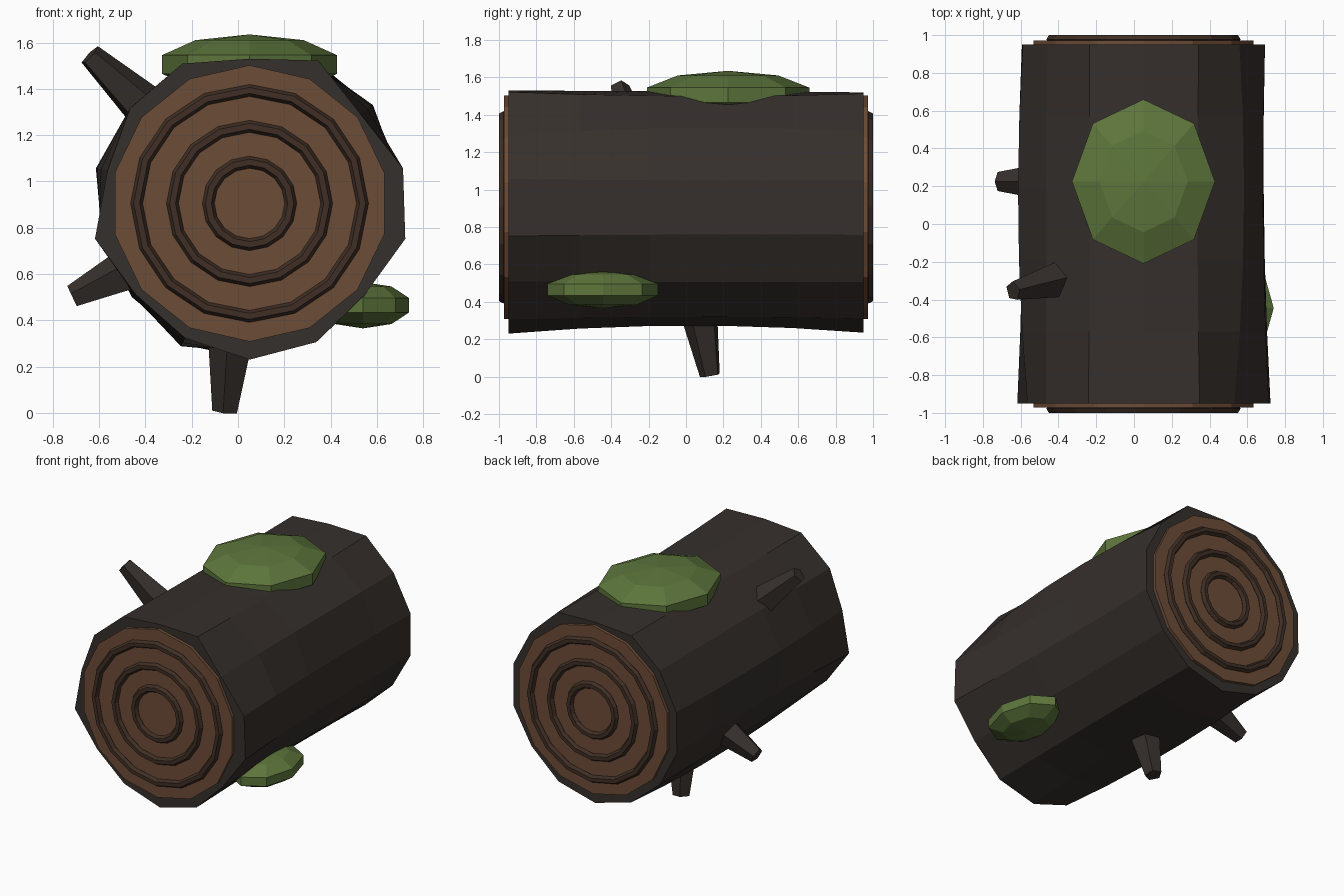
import bpy, bmesh, math
from mathutils import Vector

if "Cube" in bpy.data.objects:
    bpy.data.objects.remove(bpy.data.objects["Cube"])

CX, CZ, SIDES = 0.05, 0.905, 14


def material(name, rgb):
    m = bpy.data.materials.new(name)
    m.diffuse_color = (*rgb, 1)
    m.use_nodes = True
    m.node_tree.nodes["Principled BSDF"].inputs["Base Color"].default_value = m.diffuse_color
    return m


bark = material("bark", (0.036, 0.029, 0.025))
wood = material("cut_wood", (0.15, 0.072, 0.038))
ring = material("growth_ring", (0.05, 0.028, 0.018))
moss = material("moss", (0.11, 0.18, 0.045))


def finish(ob, name, mat):
    ob.name = name
    ob.data.materials.append(mat)
    return ob


# Bark: 14-sided trunk whose ridges vary in radius from front to back
front = [.68, .615, .685, .625, .67, .66, .63, .685, .63, .645, .675, .665, .635, .69]
middle = [.65, .68, .66, .62, .66, .66, .68, .655, .64, .685, .632, .65, .64, .655]
back = [.66, .65, .675, .615, .66, .65, .655, .66, .65, .655, .67, .66, .64, .66]
bm = bmesh.new()
rings = []
for k in range(6):
    t = k / 5
    loop = []
    for i in range(SIDES):
        a = math.tau * (i + 0.5) / SIDES
        bulge = 4 * t * (1 - t)
        ends = front[i] * (1 - t) + back[i] * t
        r = ends + (middle[i] - (front[i] + back[i]) / 2) * bulge
        loop.append(bm.verts.new((CX + r * math.cos(a), -0.95 + 1.9 * t, CZ + r * math.sin(a))))
    rings.append(loop)
for a, b in zip(rings, rings[1:]):
    for i in range(SIDES):
        j = (i + 1) % SIDES
        bm.faces.new((a[i], a[j], b[j], b[i]))
bm.faces.new(rings[0])
bm.faces.new(rings[-1])
bmesh.ops.recalc_face_normals(bm, faces=bm.faces)
mesh = bpy.data.meshes.new("log_bark")
bm.to_mesh(mesh)
bm.free()
log = bpy.data.objects.new("log_bark", mesh)
bpy.context.collection.objects.link(log)
mesh.materials.append(bark)

# Cut ends with three raised growth rings each
for end, s in (("front", -1), ("back", 1)):
    bpy.ops.mesh.primitive_cylinder_add(vertices=SIDES, radius=0.597, depth=0.06,
                                        location=(CX, s * 0.942, CZ), rotation=(math.pi / 2, 0, 0))
    finish(bpy.context.object, end + "_cut_face", wood)
    for n, r in enumerate((0.178, 0.333, 0.488)):
        bpy.ops.mesh.primitive_torus_add(major_radius=r, minor_radius=0.026, major_segments=16,
                                         minor_segments=6, location=(CX, s * 0.977, CZ),
                                         rotation=(math.pi / 2, 0, 0))
        ob = finish(bpy.context.object, f"{end}_growth_ring_{n + 1}", ring)
        for p in ob.data.polygons:
            p.use_smooth = False


# Broken branch stubs: tapered five-sided pegs
def stub(name, base, tip, r1, r2):
    base, tip = Vector(base), Vector(tip)
    d = tip - base
    bpy.ops.mesh.primitive_cone_add(vertices=5, radius1=r1, radius2=r2, depth=d.length,
                                    location=(base + tip) / 2,
                                    rotation=d.to_track_quat('Z', 'Y').to_euler())
    finish(bpy.context.object, name, bark)


stub("upper_branch_stub", (-0.36, -0.285, 1.28), (-0.64, -0.355, 1.545), 0.11, 0.053)
stub("lower_branch_stub", (-0.45, 0.225, 0.625), (-0.715, 0.225, 0.5), 0.105, 0.053)
stub("bottom_branch_stub", (-0.025, 0.07, 0.36), (-0.055, 0.13, 0.007), 0.108, 0.057)

# Moss clumps: flattened low-poly domes
for name, loc, size in (("top_moss", (CX, 0.225, 1.505), (0.398, 0.457, 0.13)),
                        ("side_moss", (0.54, -0.445, 0.465), (0.21, 0.31, 0.1))):
    bpy.ops.mesh.primitive_uv_sphere_add(segments=8, ring_count=5, radius=1, location=loc)
    ob = finish(bpy.context.object, name, moss)
    ob.scale = size
